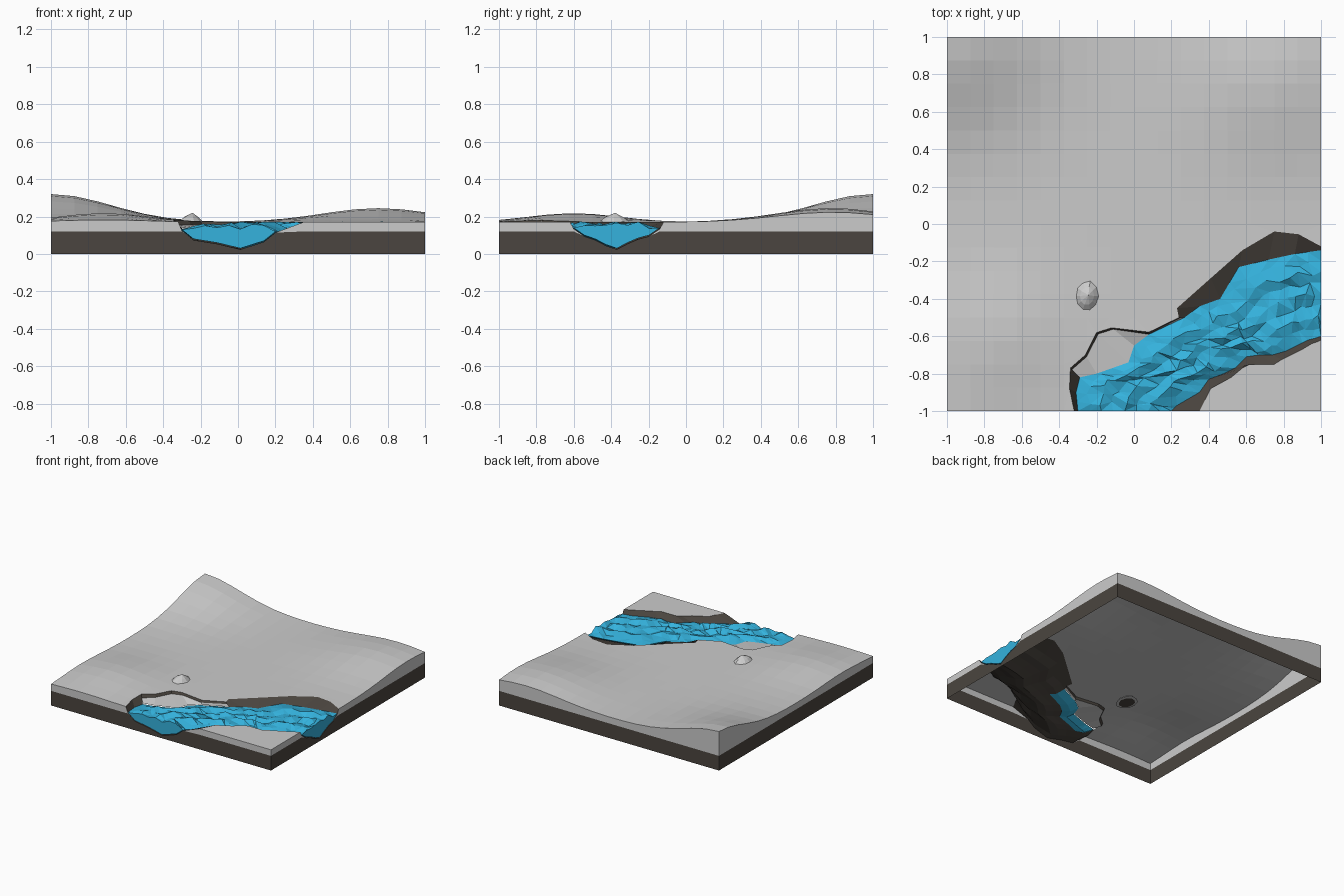
import bpy, bmesh, math, random
from mathutils import Vector
from mathutils.geometry import delaunay_2d_cdt

if "Cube" in bpy.data.objects:
    bpy.data.objects.remove(bpy.data.objects["Cube"])

random.seed(4)


def material(name, rgb):
    m = bpy.data.materials.new(name)
    m.diffuse_color = (*rgb, 1)
    m.use_nodes = True
    m.node_tree.nodes["Principled BSDF"].inputs["Base Color"].default_value = m.diffuse_color
    return m


BROWN = material("earth", (0.07, 0.06, 0.05))
BLUE = material("water", (0.035, 0.45, 0.73))


def make(name, verts, faces, mat=None, fix_normals=False):
    me = bpy.data.meshes.new(name)
    me.from_pydata(verts, [], faces)
    bm = bmesh.new()
    bm.from_mesh(me)
    bmesh.ops.remove_doubles(bm, verts=bm.verts, dist=1e-5)
    bmesh.ops.dissolve_degenerate(bm, edges=bm.edges, dist=1e-5)
    if fix_normals:
        bmesh.ops.recalc_face_normals(bm, faces=bm.faces)
    bm.to_mesh(me)
    bm.free()
    ob = bpy.data.objects.new(name, me)
    bpy.context.collection.objects.link(ob)
    if mat:
        me.materials.append(mat)
    return ob


def strips(rows, flip=False):
    """Quads joining successive rows of points."""
    v, f, n = [p for r in rows for p in r], [], len(rows[0])
    for i in range(len(rows) - 1):
        for k in range(n - 1):
            q = (i * n + k, i * n + k + 1, (i + 1) * n + k + 1, (i + 1) * n + k)
            f.append(q[::-1] if flip else q)
    return v, f


# Ground height: three soft hills on a flat plain
HILLS = [(-1, 1, 0.15, 0.32), (0.75, 0.78, 0.075, 0.3), (-0.72, -0.6, 0.048, 0.24)]


def height(x, y):
    return 0.17 + sum(a * math.exp(-((x - cx) ** 2 + (y - cy) ** 2) / (2 * s * s))
                      for cx, cy, a, s in HILLS)


# River stations: left bank, left water edge, right water edge, right bank
RIVER = [
    (-.32, -1, -.30, -1, .20, -1, .35, -1),
    (-.345, -.88, -.31, -.9, .23, -.97, .38, -.94),
    (-.34, -.77, -.29, -.82, .35, -.9, .41, -.88),
    (-.26, -.70, -.20, -.80, .40, -.83, .52, -.82),
    (-.20, -.58, -.03, -.74, .48, -.80, .58, -.77),
    (-.12, -.555, 0, -.65, .54, -.77, .62, -.75),
    (.08, -.578, .08, -.59, .60, -.71, .66, -.75),
    (.24, -.50, .27, -.50, .67, -.70, .75, -.75),
    (.23, -.45, .35, -.44, .74, -.70, .79, -.725),
    (.41, -.29, .46, -.40, .81, -.68, .86, -.69),
    (.58, -.14, .56, -.23, .87, -.65, .90, -.67),
    (.75, -.04, .72, -.19, .93, -.62, .95, -.64),
    (.88, -.055, .86, -.16, .97, -.61, .98, -.63),
    (1, -.12, 1, -.14, 1, -.60, 1, -.62)]
DEPTH_A = [.13, .08, .07, .06, .045, .03, .05, .07, .12]
DEPTH_B = [.14, .10, .085, .06, .03, .05, .08, .10, .14]
K = len(DEPTH_A)
left = [Vector(r[0:2]) for r in RIVER]
right = [Vector(r[6:8]) for r in RIVER]
hole = left + right[::-1]


def inside(p, poly):
    hit = False
    for a, b in zip(poly, poly[1:] + poly[:1]):
        if (a.y > p.y) != (b.y > p.y) and p.x < (b.x - a.x) * (p.y - a.y) / (b.y - a.y) + a.x:
            hit = not hit
    return hit


# Terrain: 16 x 16 grid with the river channel cut out
pts = list(hole)
for i in range(17):
    for j in range(17):
        p = Vector((-1 + i / 8, -1 + j / 8))
        if not inside(p, hole) and min((p - h).length for h in hole) > 0.03:
            pts.append(p)
n = len(left)
chain = [(i, i + 1) for i in range(n - 1)] + [(i, i + 1) for i in range(n, 2 * n - 1)]
v2, _, tris, *_ = delaunay_2d_cdt(pts, chain, [], 0, 1e-5)
keep = [t for t in tris if not inside(sum((v2[i] for i in t), Vector((0, 0))) / len(t), hole)]
terrain = make("terrain", [(p.x, p.y, height(*p)) for p in v2], keep)
bm = bmesh.new()
bm.from_mesh(terrain.data)
bmesh.ops.delete(bm, geom=[v for v in bm.verts if not v.link_faces], context='VERTS')
bmesh.ops.join_triangles(bm, faces=bm.faces, angle_face_threshold=0.3, angle_shape_threshold=0.3)
bm.to_mesh(terrain.data)
bm.free()

# Water rows: choppy top and channel-shaped underside
top, under = [], []
STEPS = 2
total = (n - 1) * STEPS
for s in range(total + 1):
    i, f = min(s // STEPS, n - 2), s / STEPS - min(s // STEPS, n - 2)
    r = [a + (b - a) * f for a, b in zip(RIVER[i], RIVER[i + 1])]
    wl, wr = Vector(r[2:4]), Vector(r[4:6])
    u = s / total
    t_row, u_row = [], []
    for k in range(K):
        p = wl.lerp(wr, k / (K - 1))
        zb = DEPTH_A[k] * (1 - u) + DEPTH_B[k] * u
        zt = zb
        if 0 < k < K - 1:
            zt = 0.152 + 0.009 * (-1) ** k + random.uniform(-0.012, 0.012)
        u_row.append((p.x, p.y, zb))
        if 0 < k < K - 1 and 0 < s < total:
            p = p + Vector((random.uniform(-.015, .015), random.uniform(-.015, .015)))
            p.x, p.y = min(p.x, 1), max(p.y, -1)
        t_row.append((p.x, p.y, zt))
    top.append(t_row)
    under.append(u_row)
v, f = strips(top)
vu, fu = strips(under, True)
m = len(v)
f += [tuple(i + m for i in q) for q in fu]
for s in (0, total):
    for k in range(K - 1):
        a = s * K + k
        f.append((a, a + 1, m + a + 1, m + a))
water = make("water", v + vu, f, BLUE, True)
bm = bmesh.new()
bm.from_mesh(water.data)
bmesh.ops.triangulate(bm, faces=bm.faces)
bm.to_mesh(water.data)
bm.free()

# River bed under the water, with banks rising to the terrain edge
bed = [[(x, y, z - 0.006) for x, y, z in row] for row in under[::STEPS]]
SHELF = range(2, 7)
v, f = [], []


def add(part):
    o = len(v)
    v.extend(part[0])
    f.extend(tuple(i + o for i in q) for q in part[1])


for i in range(n - 1):
    rows = []
    for j in (i, i + 1):
        lb = (*left[j], height(*left[j]))
        rb = (*right[j], height(*right[j]))
        rows.append((bed[j][2:] if i in SHELF else [lb] + bed[j]) + [rb])
    add(strips(rows))
make("river_bed", v, f, BROWN)

# Low shelf beside the water and the small dark step above it
step, shelf = [], []
for j in range(SHELF[0], SHELF[-1] + 2):
    w = Vector(RIVER[j][2:4])
    d = (w - left[j]) * min(1, 0.012 / max((w - left[j]).length, 1e-4))
    lip = (*(left[j] + d), 0.155)
    step.append([(*left[j], height(*left[j])), lip])
    shelf.append([lip, (*w, 0.138)])
make("shelf_step", *strips(step), BROWN)
make("river_shelf", *strips(shelf))

# Side walls: grey band over brown band, notched where the river leaves
grid = [-1 + i / 8 for i in range(17)]


def side(point, lo=9, hi=9, notch=()):
    cols = [(*point(t), height(*point(t))) for t in grid if not lo - .01 < t < hi + .01]
    cols += list(notch)
    axis = 0 if point(0)[1] != 0 else 1
    return sorted(cols, key=lambda c: c[axis])


def notch(j):
    return ([(*left[j], height(*left[j]))] + bed[j] + [(*right[j], height(*right[j]))])


walls = {"front": (side(lambda t: (t, -1), -.32, .35, notch(0)), False),
         "back": (side(lambda t: (t, 1)), True),
         "left": (side(lambda t: (-1, t)), True),
         "right": (side(lambda t: (1, t), -.62, -.12, notch(n - 1)), False)}
for name, (cols, flip) in walls.items():
    low = [[(x, y, 0) for x, y, z in cols], [(x, y, min(z, .12)) for x, y, z in cols]]
    high = [low[1], [(x, y, z) for x, y, z in cols]]
    make(name + "_earth_wall", *strips(low, flip), BROWN)
    make(name + "_ground_wall", *strips(high, flip))

# Small pointed rock with a dark underside
ring = []
for i in range(10):
    a = math.tau * i / 10
    g = random.uniform(0.92, 1.08)
    ring.append((-0.255 + 0.077 * g * math.cos(a), -0.385 + 0.097 * g * math.sin(a), 0.16))
mid = [(-0.25 + (x + 0.25) * .5, -0.385 + (y + .385) * .5, 0.197) for x, y, z in ring]
faces = [(i, (i + 1) % 10, 10 + (i + 1) % 10, 10 + i) for i in range(10)]
faces += [(10 + i, 10 + (i + 1) % 10, 20) for i in range(10)] + [tuple(range(9, -1, -1))]
make("rock", ring + mid + [(-0.243, -0.38, 0.22)], faces)
make("rock_underside", [(-0.255 + (x + .255) * .75, -.385 + (y + .385) * .75, .157)
                        for x, y, z in ring], [tuple(range(9, -1, -1))], BROWN)
